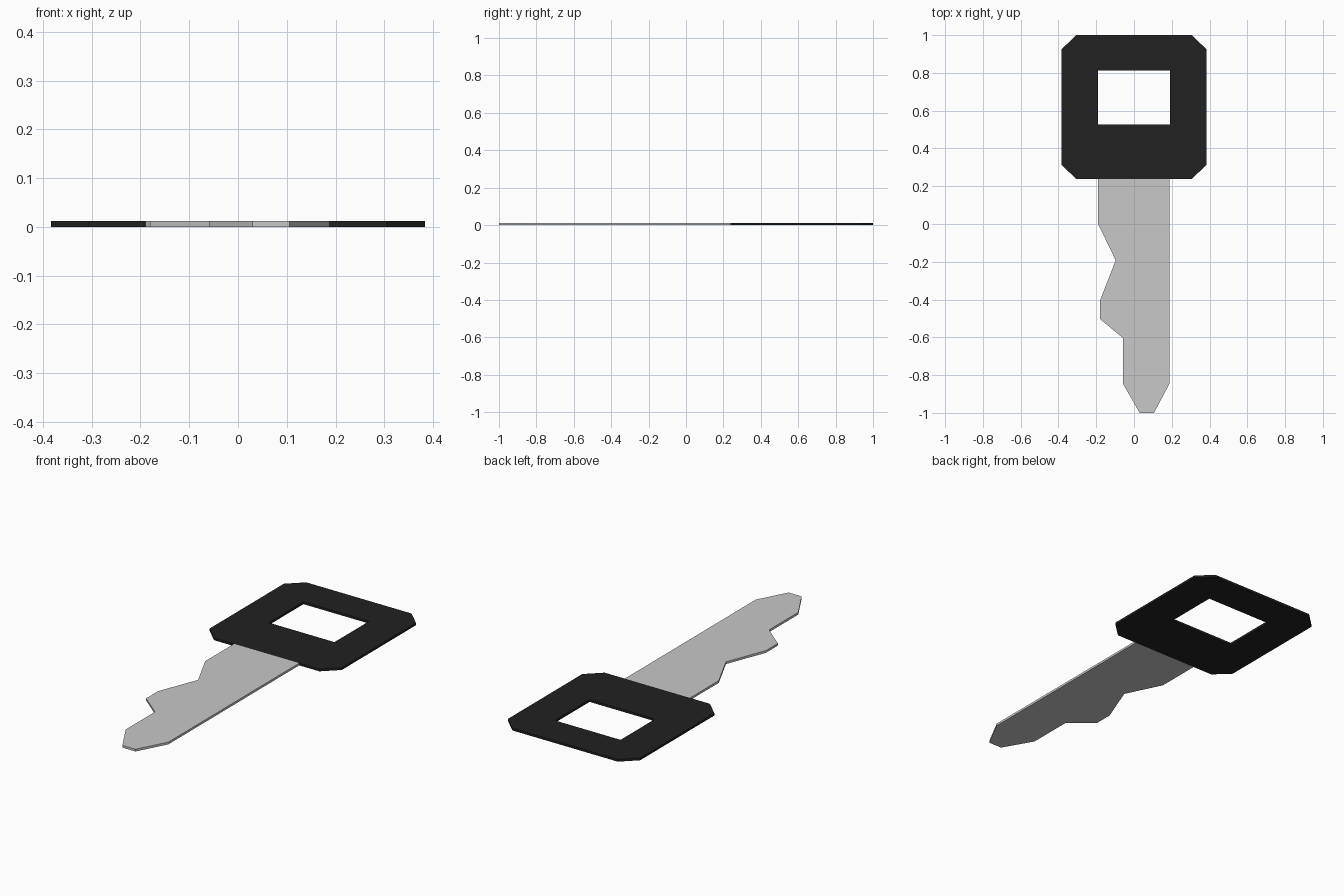
import bpy
import bmesh

if "Cube" in bpy.data.objects:
    bpy.data.objects.remove(bpy.data.objects["Cube"])

THICKNESS = 0.012


def material(name, rgb):
    mat = bpy.data.materials.new(name)
    mat.diffuse_color = (*rgb, 1.0)
    mat.use_nodes = True
    mat.node_tree.nodes["Principled BSDF"].inputs["Base Color"].default_value = mat.diffuse_color
    return mat


def plate(name, loops, mat):
    """Flat solid from an outline, plus optional hole outlines."""
    bm = bmesh.new()
    for pts in loops:
        vs = [bm.verts.new((x, y, 0)) for x, y in pts]
        for i, v in enumerate(vs):
            bm.edges.new((v, vs[(i + 1) % len(vs)]))
    bmesh.ops.triangle_fill(bm, use_beauty=True, edges=bm.edges[:])
    ext = bmesh.ops.extrude_face_region(bm, geom=bm.faces[:], use_keep_orig=True)
    top = [g for g in ext["geom"] if isinstance(g, bmesh.types.BMVert)]
    bmesh.ops.translate(bm, verts=top, vec=(0, 0, THICKNESS))
    bmesh.ops.recalc_face_normals(bm, faces=bm.faces[:])
    bmesh.ops.dissolve_limit(bm, angle_limit=0.01, verts=bm.verts[:], edges=bm.edges[:])
    me = bpy.data.meshes.new(name)
    bm.to_mesh(me)
    bm.free()
    me.materials.append(mat)
    ob = bpy.data.objects.new(name, me)
    bpy.context.collection.objects.link(ob)
    return ob


black = material("black plastic", (0.0155, 0.0155, 0.0155))
steel = material("light steel", (0.58, 0.58, 0.58))

# Head: chamfered square with a rectangular hole
right = [(0.305, 0.238), (0.383, 0.312), (0.383, 0.926), (0.305, 1.0)]
outline = right + [(-x, y) for x, y in reversed(right)]
hole = [(-0.19, 0.527), (0.19, 0.527), (0.19, 0.813), (-0.19, 0.813)]
plate("key_head", [outline, hole], black)

# Blade: straight right edge, notched left edge, tapered tip
blade = [(0.188, 0.238), (-0.19, 0.238), (-0.19, 0.0), (-0.097, -0.192),
         (-0.18, -0.405), (-0.18, -0.503), (-0.059, -0.603),
         (-0.059, -0.845), (0.03, -1.0), (0.106, -1.0), (0.188, -0.845)]
plate("key_blade", [blade], steel)
